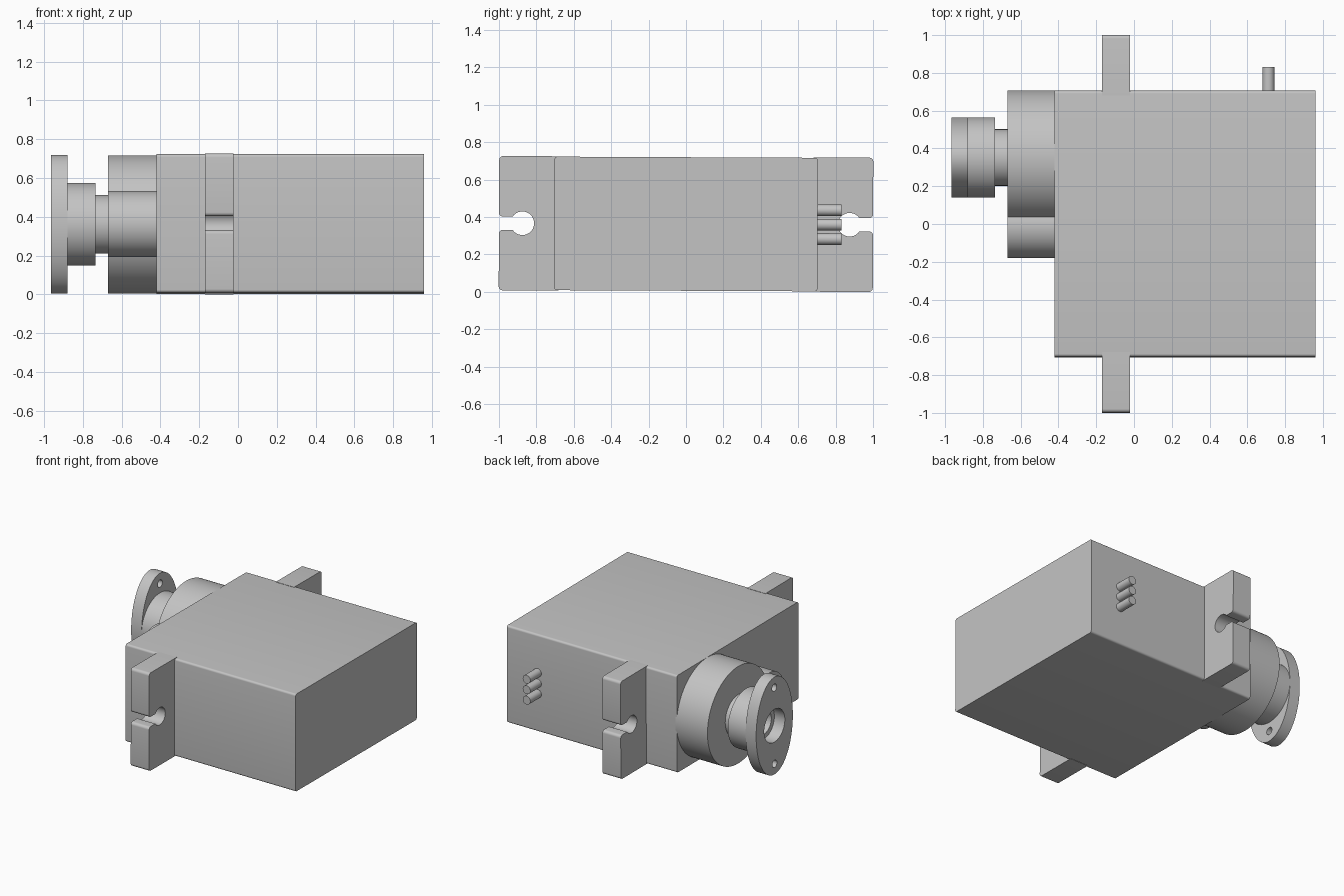
import bpy, bmesh
from math import sin, cos, asin, degrees, radians, pi
from mathutils import Matrix

cube = bpy.data.objects.get("Cube")
if cube:
    bpy.data.objects.remove(cube)

gray = bpy.data.materials.new("light_gray")
gray.use_nodes = True
gray.diffuse_color = (0.55, 0.55, 0.55, 1)
gray.node_tree.nodes["Principled BSDF"].inputs["Base Color"].default_value = (0.55, 0.55, 0.55, 1)

MID_Z = 0.363      # height of the shared centre line
AXLE_Y = 0.352     # output shaft position
# the whole case leans very slightly about x
LEAN = Matrix.Translation((0, 0, MID_Z)) @ Matrix.Rotation(-0.0045, 4, 'X')


def arc(cy, cz, ry, start=0, end=360, n=64, rz=None):
    """Points on an arc in the y-z plane; a full turn leaves out the repeated end."""
    rz = rz or ry
    full = abs(end - start) == 360
    angles = [radians(start + (end - start) * i / n) for i in range(n if full else n + 1)]
    return [(cy + ry * cos(a), cz + rz * sin(a)) for a in angles]


def rounded_box(hy, hz, r):
    pts = []
    for k, (sy, sz) in enumerate([(1, 1), (-1, 1), (-1, -1), (1, -1)]):
        pts += arc(sy * (hy - r), sz * (hz - r), r, 90 * k, 90 * k + 90, 6)
    return pts


def prism(name, loops, x0, x1, place=None):
    """Extrude an outline, with any further loops as holes, along x."""
    bm = bmesh.new()
    edges = []
    for loop in loops:
        vs = [bm.verts.new((x0, y, z)) for y, z in loop]
        edges += [bm.edges.new((vs[i - 1], vs[i])) for i in range(len(vs))]
    if len(loops) == 1:
        bm.faces.new(vs)
    else:
        bmesh.ops.triangle_fill(bm, edges=edges, use_beauty=True)
    ext = bmesh.ops.extrude_face_region(bm, geom=bm.faces[:])
    moved = [g for g in ext["geom"] if isinstance(g, bmesh.types.BMVert)]
    bmesh.ops.translate(bm, verts=moved, vec=(x1 - x0, 0, 0))
    bmesh.ops.recalc_face_normals(bm, faces=bm.faces[:])
    bm.transform(LEAN @ (place or Matrix()))
    mesh = bpy.data.meshes.new(name)
    bm.to_mesh(mesh)
    bm.free()
    mesh.materials.append(gray)
    obj = bpy.data.objects.new(name, mesh)
    bpy.context.collection.objects.link(obj)
    bpy.ops.object.select_all(action='DESELECT')
    obj.select_set(True)
    bpy.context.view_layer.objects.active = obj
    bpy.ops.object.shade_smooth_by_angle(angle=radians(35))
    return obj


# Case with its long edges softened
prism("case", [rounded_box(0.704, 0.357, 0.015)], -0.42, 0.96)

# Mounting tabs, each with a keyhole slot open to the outside
slot, hole, r = 0.036, 0.063, 0.02
mouth = degrees(asin(slot / hole))
upper = [(0.68, 0.359)]
upper += arc(1 - r, 0.359 - r, r, 90, 0, 6)
upper += arc(1 - r, slot + r, r, 0, -90, 6)
upper += arc(0.875, 0, hole, mouth, 180, 20)
outline = upper + [(y, -z) for y, z in reversed(upper[:-1])]
for name, side in (("front_tab", -1), ("back_tab", 1)):
    prism(name, [[(side * y, z) for y, z in outline]], -0.17, -0.022)

# Gear housing: a large round boss and a small one beside it
prism("large_boss", [arc(AXLE_Y, 0, 0.356, n=96)], -0.67, -0.41)
prism("small_boss", [arc(-0.01, 0, 0.17)], -0.67, -0.41)

# Output shaft, hub with screw bore, and oval horn with holes
prism("output_shaft", [arc(AXLE_Y, 0, 0.15)], -0.74, -0.66)
prism("horn_hub", [arc(AXLE_Y, 0, 0.213), arc(AXLE_Y, 0, 0.085, n=32)], -0.88, -0.735)
prism("horn_plate",
      [arc(AXLE_Y, 0, 0.213, rz=0.357, n=96), arc(AXLE_Y, 0, 0.12, n=48)]
      + [arc(AXLE_Y, s * 0.28, 0.027, n=20) for s in (-1, 1)],
      -0.965, -0.88)

# Three cable stubs on the back face
turn = Matrix.Rotation(pi / 2, 4, 'Z')
for i in range(3):
    place = Matrix.Translation((0.712, 0, (i - 1) * 0.077)) @ turn
    prism(f"cable_stub_{i + 1}", [arc(0, 0, 0.031, n=32)], 0.69, 0.832, place)
